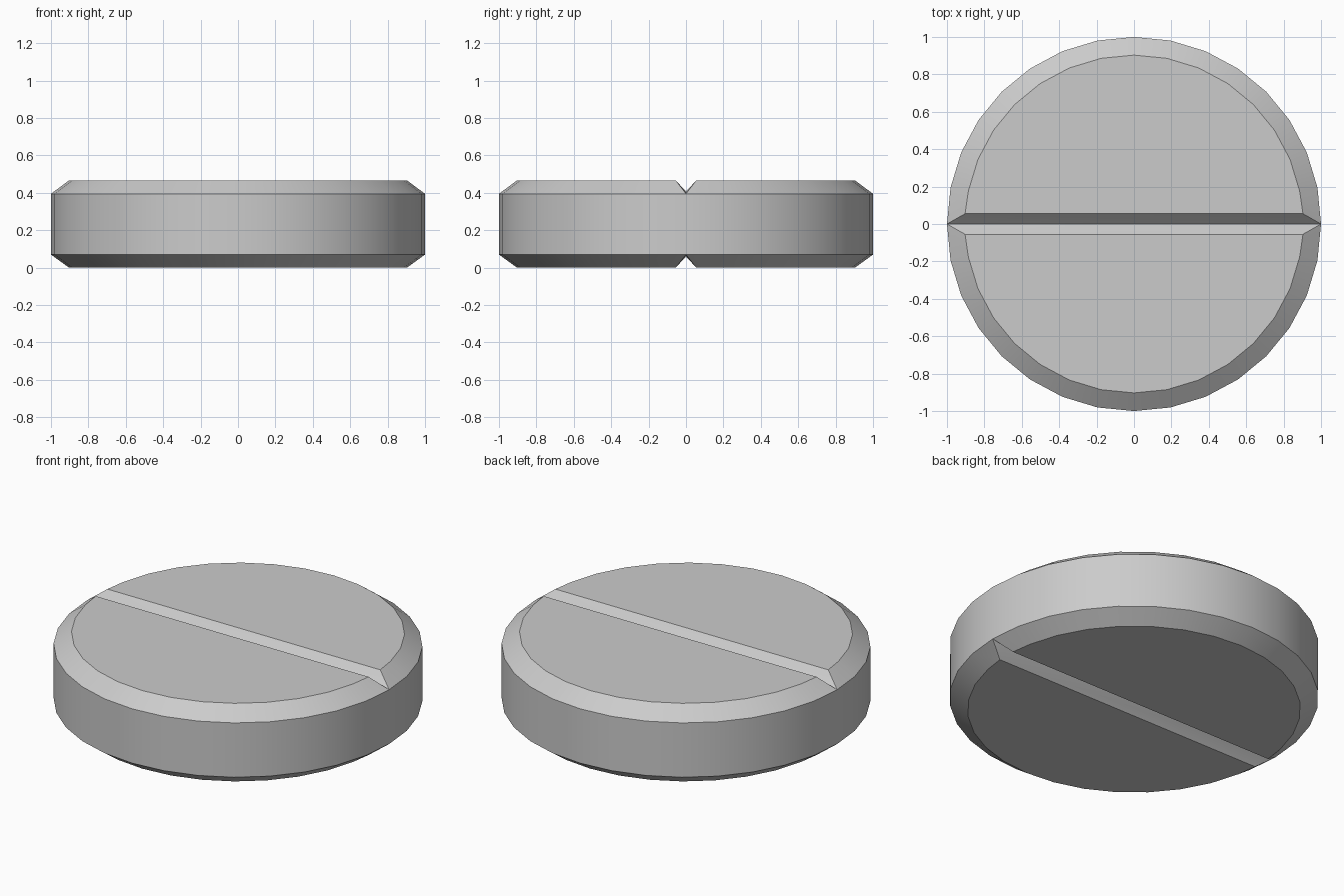
import bpy, bmesh
from math import sin, cos, pi

if "Cube" in bpy.data.objects:
    bpy.data.objects.remove(bpy.data.objects["Cube"])

SEG = 32
HALF = SEG // 2
GROOVE_W = 0.055

bm = bmesh.new()


def ring(z):
    return [bm.verts.new((cos(2 * pi * i / SEG), sin(2 * pi * i / SEG), z))
            for i in range(SEG)]


def scored_cap(outer, z, r, groove_z):
    """Bevelled end with a V groove across x, built as two half discs."""
    ends = [bm.verts.new((s * 0.937, 0, groove_z)) for s in (1, -1)]
    for start in (0, HALF):
        side = 1 if start == 0 else -1
        rim = []
        for k in range(HALF + 1):
            a = 2 * pi * (start + k) / SEG
            x, y = r * cos(a), r * sin(a)
            if k in (0, HALF):
                y = side * GROOVE_W
            rim.append(bm.verts.new((x, y, z)))
        edge = [outer[(start + k) % SEG] for k in range(HALF + 1)]
        e0, e1 = ends if side == 1 else ends[::-1]
        # bevel
        for k in range(HALF):
            bm.faces.new((edge[k], edge[k + 1], rim[k + 1], rim[k]))
        bm.faces.new((edge[0], rim[0], e0))
        bm.faces.new((edge[-1], e1, rim[-1]))
        # flat half disc and groove wall
        bm.faces.new(rim)
        bm.faces.new((e0, rim[0], rim[-1], e1))


# Side wall
low, high = ring(0.07), ring(0.395)
for i in range(SEG):
    j = (i + 1) % SEG
    bm.faces.new((low[i], low[j], high[j], high[i]))

# Top and bottom ends
scored_cap(high, 0.467, 0.903, 0.407)
scored_cap(low, 0.0, 0.903, 0.06)

bmesh.ops.recalc_face_normals(bm, faces=bm.faces)
mesh = bpy.data.meshes.new("scored_tablet")
bm.to_mesh(mesh)
bm.free()

tablet = bpy.data.objects.new("scored_tablet", mesh)
bpy.context.collection.objects.link(tablet)
bpy.context.view_layer.objects.active = tablet
tablet.select_set(True)
bpy.ops.object.shade_smooth_by_angle(angle=pi / 7)
